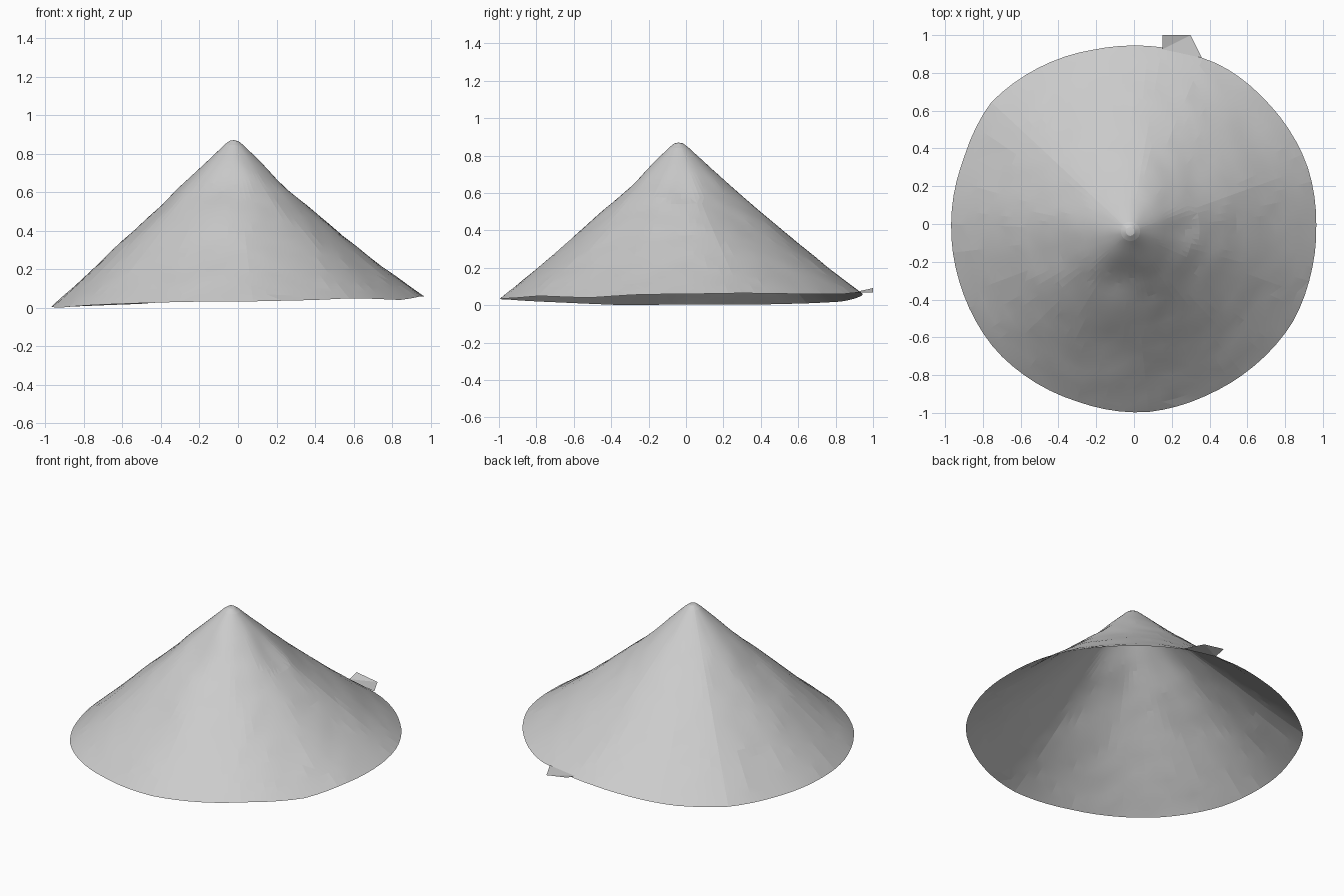
import bpy, bmesh, math, random
from mathutils import Vector, noise

if "Cube" in bpy.data.objects:
    bpy.data.objects.remove(bpy.data.objects["Cube"])

random.seed(3)
APEX = Vector((-0.02, -0.04, 0.87))
SEGS, RINGS = 80, 26

# irregular, tilted brim outline (x, y, z), counter-clockwise from +x
RIM = [(.965, 0, .06), (.92, .3, .065), (.71, .64, .06), (.46, .84, .06), (.36, .88, .065),
       (.18, .93, .065), (0, .945, .06), (-.2, .925, .045), (-.5, .83, .02), (-.76, .64, .01),
       (-.9, .35, .003), (-.968, 0, .005), (-.92, -.32, 0), (-.73, -.67, .015), (-.3, -.94, .03),
       (-.05, -.995, .033), (.08, -.995, .033), (.4, -.9, .04), (.6, -.78, .05),
       (.84, -.52, .04), (.94, -.25, .058)]
# straw cone profile: distance from the tip -> height fraction
PROFILE = [(0, 1), (.025, .994), (.05, .972), (.1, .915), (.2, .805), (.4, .59),
           (.6, .385), (.8, .185), (1, 0)]
# shallow dents: x, y, radius, depth
DENTS = [(-.08, -.3, .16, .02), (.3, .25, .28, .015), (.25, -.03, .14, .015),
         (-.12, -.62, .2, .008), (-.45, -.12, .2, .01)]


def lerp_table(table, t):
    for (a, va), (b, vb) in zip(table, table[1:]):
        if t <= b:
            return va + (vb - va) * (t - a) / (b - a)
    return table[-1][1]


def angle(p):
    return math.atan2(p[1], p[0]) % math.tau


def rim_point(a):
    # blend radius and height between neighbouring outline points, bowing between them
    pts = [(angle(p), math.hypot(p[0], p[1]), p[2]) for p in RIM]
    pts.append((math.tau, pts[0][1], pts[0][2]))
    r = lerp_table([(p[0], p[1]) for p in pts], a)
    z = lerp_table([(p[0], p[2]) for p in pts], a)
    return Vector((r * math.cos(a), r * math.sin(a), z))


def make_object(name, bm):
    mesh = bpy.data.meshes.new(name)
    bm.to_mesh(mesh)
    bm.free()
    ob = bpy.data.objects.new(name, mesh)
    bpy.context.collection.objects.link(ob)
    return ob


# hat cone: open single-layer shell with slight woven unevenness
bm = bmesh.new()
tip = bm.verts.new(APEX)
rings = []
for i in range(1, RINGS + 1):
    t = (i / RINGS) ** 1.15
    row = []
    for j in range(SEGS):
        a = math.tau * j / SEGS
        rim = rim_point(a)
        p = APEX.lerp(rim, t)
        h = lerp_table(PROFILE, t) - .025 * math.cos(a) * math.sin(math.pi * t)
        p.z = rim.z + (APEX.z - rim.z) * h
        if i < RINGS:
            p.z += .005 * noise.noise(p * 9) * min(1, t * 4)
            for x, y, r, d in DENTS:
                k = max(0, 1 - math.hypot(p.x - x, p.y - y) / r)
                p.z -= d * k * k * (3 - 2 * k)
        row.append(bm.verts.new(p))
    rings.append(row)
for j in range(SEGS):
    k = (j + 1) % SEGS
    bm.faces.new((tip, rings[0][j], rings[0][k]))
    for up, low in zip(rings, rings[1:]):
        bm.faces.new((up[j], low[j], low[k], up[k]))
bmesh.ops.triangulate(bm, faces=bm.faces[:])
hat = make_object("hat_cone", bm)
bpy.context.view_layer.objects.active = hat
hat.select_set(True)
bpy.ops.object.shade_smooth_by_angle(angle=math.radians(4))

# loose flap sticking out of the back brim
bm = bmesh.new()
flap = [(.15, .925, .075), (.36, .88, .07), (.30, 1, .068), (.15, 1, .092)]
bm.faces.new([bm.verts.new(p) for p in flap])
bmesh.ops.triangulate(bm, faces=bm.faces[:])
make_object("brim_flap", bm)
